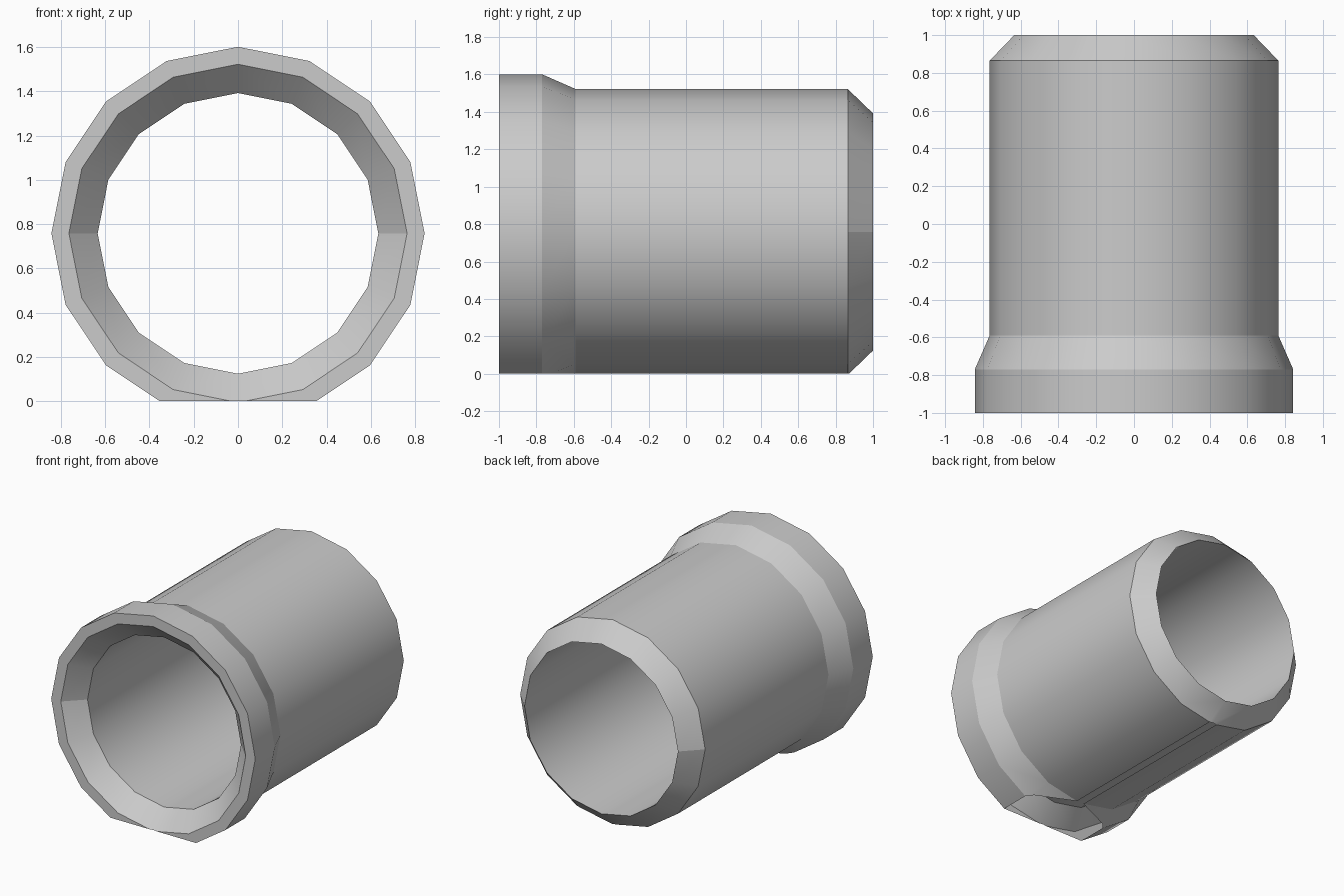
import bpy, bmesh, math

cube = bpy.data.objects.get("Cube")
if cube:
    bpy.data.objects.remove(cube, do_unlink=True)

SIDES = 16
AXIS_Z = 0.758
COLLAR, BODY, BORE = 0.843, 0.764, 0.634

# Closed wall section as (y, radius): collar, taper, body, end bevel, bore, flared mouth
section = [(-1, COLLAR), (-0.77, COLLAR), (-0.59, BODY), (0.865, BODY),
           (1, BORE), (-0.87, BORE), (-1, BODY)]
BEVELS = (3, 5)  # section segments that carry a crease at each side

# Plain grey material
grey = bpy.data.materials.new("light grey")
grey.use_nodes = True
colour = (0.6, 0.6, 0.6, 1)
grey.diffuse_color = colour
grey.node_tree.nodes["Principled BSDF"].inputs["Base Color"].default_value = colour

# Revolve the section around the lengthwise axis
bm = bmesh.new()
rings = []
for y, radius in section:
    ring = []
    for i in range(SIDES):
        a = math.tau * i / SIDES
        ring.append(bm.verts.new((radius * math.cos(a), y, AXIS_Z + radius * math.sin(a))))
    rings.append(ring)

for j, ring in enumerate(rings):
    following = rings[(j + 1) % len(rings)]
    for i in range(SIDES):
        k = (i + 1) % SIDES
        face = bm.faces.new((ring[i], ring[k], following[k], following[i]))
        face.smooth = True
bmesh.ops.recalc_face_normals(bm, faces=bm.faces[:])

# Crisp edges around each ring, and at the sides of the bevels
for j, ring in enumerate(rings):
    for i in range(SIDES):
        bm.edges.get((ring[i], ring[(i + 1) % SIDES])).smooth = False
    if j in BEVELS:
        for i in (0, SIDES // 2):
            bm.edges.get((ring[i], rings[j + 1][i])).smooth = False

# Slice off the underside at ground level, leaving the cut open
bmesh.ops.bisect_plane(bm, geom=bm.verts[:] + bm.edges[:] + bm.faces[:],
                       plane_co=(0, 0, 0), plane_no=(0, 0, -1), clear_outer=True)

mesh = bpy.data.meshes.new("pipe_socket")
bm.to_mesh(mesh)
bm.free()
mesh.materials.append(grey)
pipe = bpy.data.objects.new("pipe_socket", mesh)
bpy.context.collection.objects.link(pipe)
